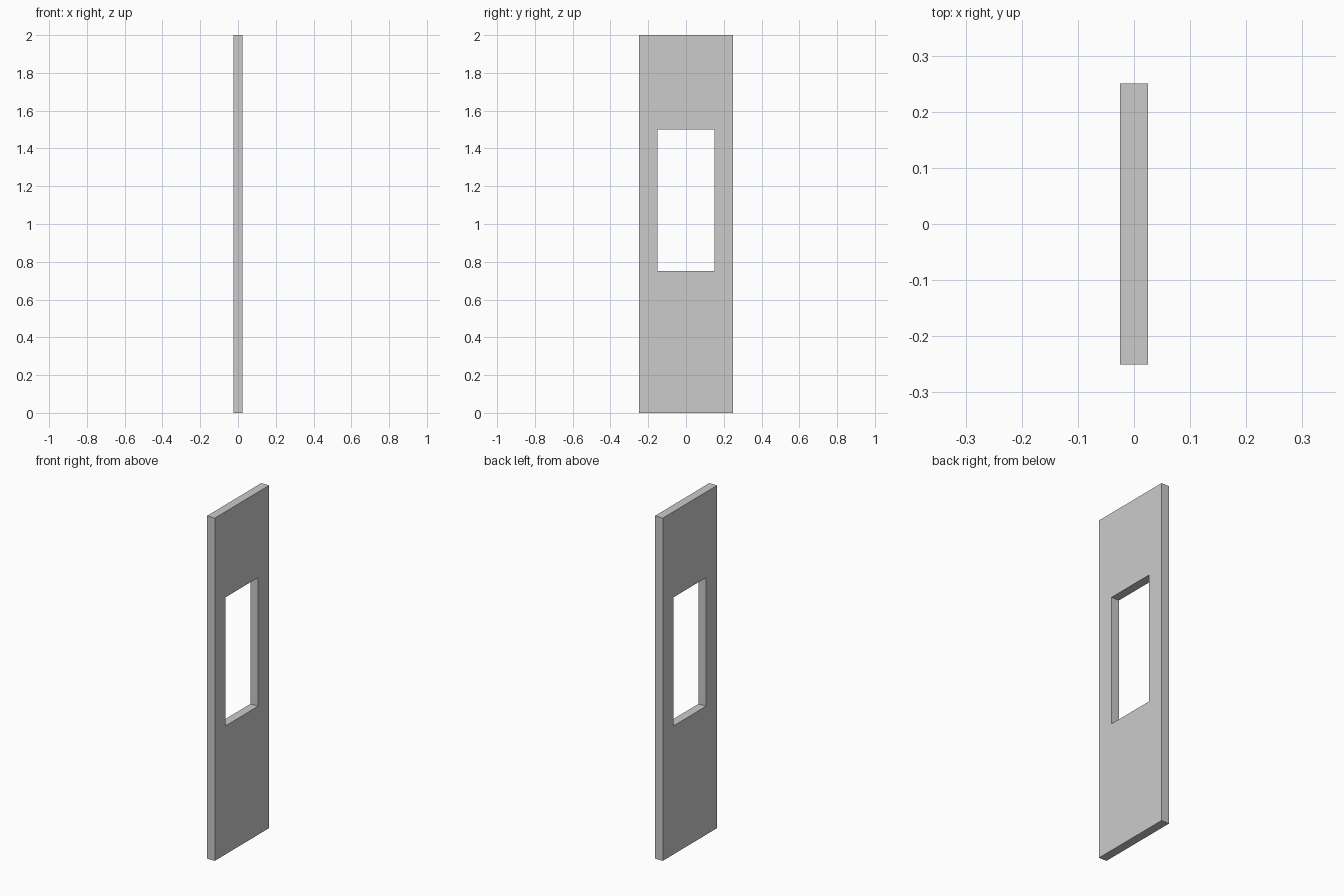
import bpy
import bmesh

if "Cube" in bpy.data.objects:
    bpy.data.objects.remove(bpy.data.objects["Cube"])

THICKNESS = 0.05


def rectangle(bm, half_width, bottom, top):
    """Four corner vertices of a rectangle in the YZ plane."""
    x = -THICKNESS / 2
    corners = [(-half_width, bottom), (half_width, bottom),
               (half_width, top), (-half_width, top)]
    return [bm.verts.new((x, y, z)) for y, z in corners]


# Panel outline and window opening
bm = bmesh.new()
outer = rectangle(bm, 0.25, 0.0, 2.0)
inner = rectangle(bm, 0.15, 0.75, 1.5)

# Frame face between the two rectangles
frame = []
for i in range(4):
    j = (i + 1) % 4
    frame.append(bm.faces.new((outer[i], outer[j], inner[j], inner[i])))

# Thicken the frame into a solid panel, keeping the back face
result = bmesh.ops.extrude_face_region(bm, geom=frame, use_keep_orig=True)
moved = [g for g in result["geom"] if isinstance(g, bmesh.types.BMVert)]
bmesh.ops.translate(bm, verts=moved, vec=(THICKNESS, 0, 0))
bmesh.ops.recalc_face_normals(bm, faces=bm.faces)

mesh = bpy.data.meshes.new("panel_with_window")
bm.to_mesh(mesh)
bm.free()
panel = bpy.data.objects.new("panel_with_window", mesh)
bpy.context.collection.objects.link(panel)
